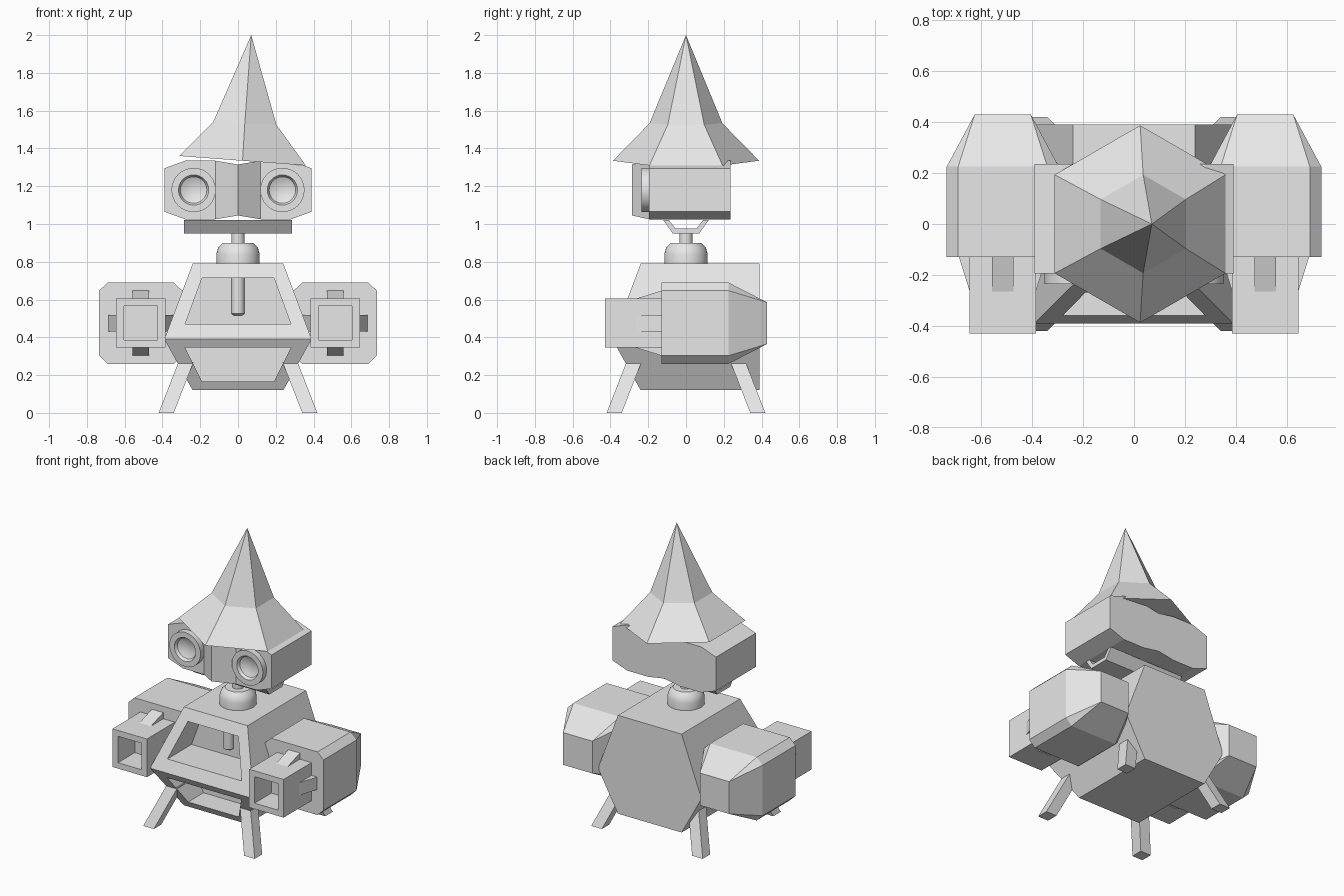
import bpy, bmesh, math
from mathutils import Vector

default = bpy.data.objects.get("Cube")
if default:
    bpy.data.objects.remove(default, do_unlink=True)

grey = bpy.data.materials.new("light grey")
grey.use_nodes = True
grey.diffuse_color = (0.8, 0.8, 0.8, 1)
grey.node_tree.nodes["Principled BSDF"].inputs["Base Color"].default_value = (0.8, 0.8, 0.8, 1)


def finish(name, bm):
    bmesh.ops.recalc_face_normals(bm, faces=bm.faces[:])
    mesh = bpy.data.meshes.new(name)
    bm.to_mesh(mesh)
    bm.free()
    mesh.materials.append(grey)
    obj = bpy.data.objects.new(name, mesh)
    bpy.context.collection.objects.link(obj)
    return obj


def hull(name, points):
    """Convex solid around a few points."""
    bm = bmesh.new()
    for p in points:
        bm.verts.new(p)
    bmesh.ops.convex_hull(bm, input=bm.verts[:])
    bmesh.ops.dissolve_limit(bm, angle_limit=0.01, verts=bm.verts[:], edges=bm.edges[:])
    return finish(name, bm)


def loft(name, rings, caps=True):
    """Skin of quads through rings of equal length."""
    bm = bmesh.new()
    rows = [[bm.verts.new(p) for p in ring] for ring in rings]
    n = len(rows[0])
    for a, b in zip(rows, rows[1:]):
        for i in range(n):
            j = (i + 1) % n
            bm.faces.new((a[i], a[j], b[j], b[i]))
    if caps:
        bm.faces.new(rows[0])
        bm.faces.new(rows[-1])
    bmesh.ops.remove_doubles(bm, verts=bm.verts[:], dist=0.0001)
    return finish(name, bm)


def lathe(name, profile, centre, axis="z", sides=32):
    """Turned part; profile is (radius, distance along axis)."""
    rings = []
    for r, h in profile:
        ring = []
        for i in range(sides):
            a = 2 * math.pi * i / sides
            u, v = r * math.cos(a), r * math.sin(a)
            ring.append(Vector(centre) + Vector((u, v, h) if axis == "z" else (u, h, v)))
        rings.append(ring)
    obj = loft(name, rings)
    bpy.ops.object.select_all(action="DESELECT")
    obj.select_set(True)
    bpy.context.view_layer.objects.active = obj
    bpy.ops.object.shade_smooth_by_angle(angle=math.radians(30))
    return obj


def cut(obj, cutter):
    mod = obj.modifiers.new("opening", "BOOLEAN")
    mod.operation, mod.solver, mod.object = "DIFFERENCE", "EXACT", cutter
    bpy.context.view_layer.objects.active = obj
    bpy.ops.object.modifier_apply(modifier=mod.name)
    bpy.data.objects.remove(cutter, do_unlink=True)


def box(name, lo, hi):
    return hull(name, [(x, y, z) for x in (lo[0], hi[0])
                       for y in (lo[1], hi[1]) for z in (lo[2], hi[2])])


# Six-sided body with a bent front and flat back
levels = [(0.24, 0.79), (0.39, 0.39), (0.24, 0.12)]
body = hull("body", [(s * w, y, z) for w, z in levels for s in (-1, 1) for y in (-w, 0.39)])

# Two recessed openings in the front of the body
for top, bottom in [((0.19, 0.715), (0.28, 0.47)), ((0.28, 0.345), (0.19, 0.165))]:
    cut(body, hull("opening_cutter", [(s * w, y, z) for w, z in (top, bottom)
                                      for s in (-1, 1) for y in (-0.6, -0.1)]))
lathe("inner_rod", [(0.02, 0.515), (0.035, 0.525), (0.035, 0.74)], (0, -0.1, 0))

# Neck and its stem
lathe("neck_base", [(0.115, 0.78), (0.115, 0.84), (0.105, 0.875), (0.08, 0.9)], (0, 0, 0))
lathe("neck_stem", [(0.035, 0.89), (0.035, 0.955)], (0, 0, 0))

# Trough-shaped head cradle
trough = [(-0.12, 1.02), (-0.07, 0.95), (0.07, 0.95), (0.12, 1.02),
          (0.09, 1.02), (0.055, 0.975), (-0.055, 0.975), (-0.09, 1.02)]
loft("head_cradle", [[(x, y, z) for y, z in trough] for x in (-0.285, 0.285)])

# Head: slices across x, pinched in the middle with a ridge at the front
half = [(0.39, 0.115, -0.195), (0.28, 0.155, -0.195), (0.12, 0.155, -0.195)]
slices = [(-x, h, y) for x, h, y in half] + [(0, 0.135, -0.285)] + half[::-1]
loft("head", [[(x, y, 1.18 - h), (x, 0.235, 1.18 - h), (x, 0.235, 1.18 + h), (x, y, 1.18 + h)]
              for x, h, y in slices])

# Pointed six-sided hat, leaning to its left
rings = []
for cx, cz, r, tilt in [(0.024, 1.335, 0.387, -0.075), (0.036, 1.533, 0.193, -0.045)]:
    ring = []
    for i in range(6):
        a = math.radians(30 + 60 * i)
        x, y = r * math.cos(a), r * math.sin(a)
        ring.append((cx + x, y, cz + tilt * x))
    rings.append(ring)
bm = bmesh.new()
brim, waist = [[bm.verts.new(p) for p in ring] for ring in rings]
tip = bm.verts.new((0.07, 0, 2))
bm.faces.new(brim)
for i in range(6):
    j = (i + 1) % 6
    bm.faces.new((brim[i], brim[j], waist[j], waist[i]))
    bm.faces.new((waist[i], waist[j], tip))
finish("hat", bm)

for side, s in (("left", 1), ("right", -1)):
    # Eye ring with a hollow lens
    lathe(side + "_eye", [(0.117, 0.02), (0.117, -0.04), (0.08, -0.04), (0.07, -0.02),
                          (0.045, -0.008), (0.01, -0.003)], (s * 0.235, -0.195, 1.18), "y")

    # Arm pod: chamfered box tapering to a square back
    cx, cz = s * 0.515, 0.475
    points = []
    for a in (-1, 1):
        for b in (-1, 1):
            for y in (-0.13, 0.225):
                points += [(cx + a * 0.22, y, cz + b * 0.172), (cx + a * 0.175, y, cz + b * 0.215)]
            points.append((cx + a * 0.11, 0.43, cz + b * 0.11))
    hull(side + "_arm_pod", points)

    # Square barrel with an open muzzle
    barrel = box(side + "_barrel", (cx - 0.13, -0.43, cz - 0.13), (cx + 0.13, -0.1, cz + 0.13))
    cut(barrel, box("muzzle_cutter", (cx - 0.088, -0.6, cz - 0.09), (cx + 0.088, -0.25, cz + 0.09)))

    # Wedge fins on the four sides of the barrel
    for k, label in enumerate(("outer", "top", "inner", "bottom")):
        a = k * math.pi / 2
        out = Vector((s * math.cos(a), 0, math.sin(a)))
        across = Vector((-math.sin(a), 0, math.cos(a))) * 0.043
        wedge = []
        for d, y in ((0.125, -0.28), (0.175, -0.12), (0.12, -0.12)):
            for t in (-1, 1):
                wedge.append(Vector((cx, y, cz)) + out * d + across * t)
        hull(f"{side}_{label}_fin", wedge)

    # Splayed legs
    for end, f in (("front", -1), ("back", 1)):
        leg = []
        for c, z in ((0.38, 0), (0.275, 0.27)):
            leg += [(s * (c + a), f * (c + b), z) for a in (-0.04, 0.04) for b in (-0.04, 0.04)]
        hull(f"{side}_{end}_leg", leg)
